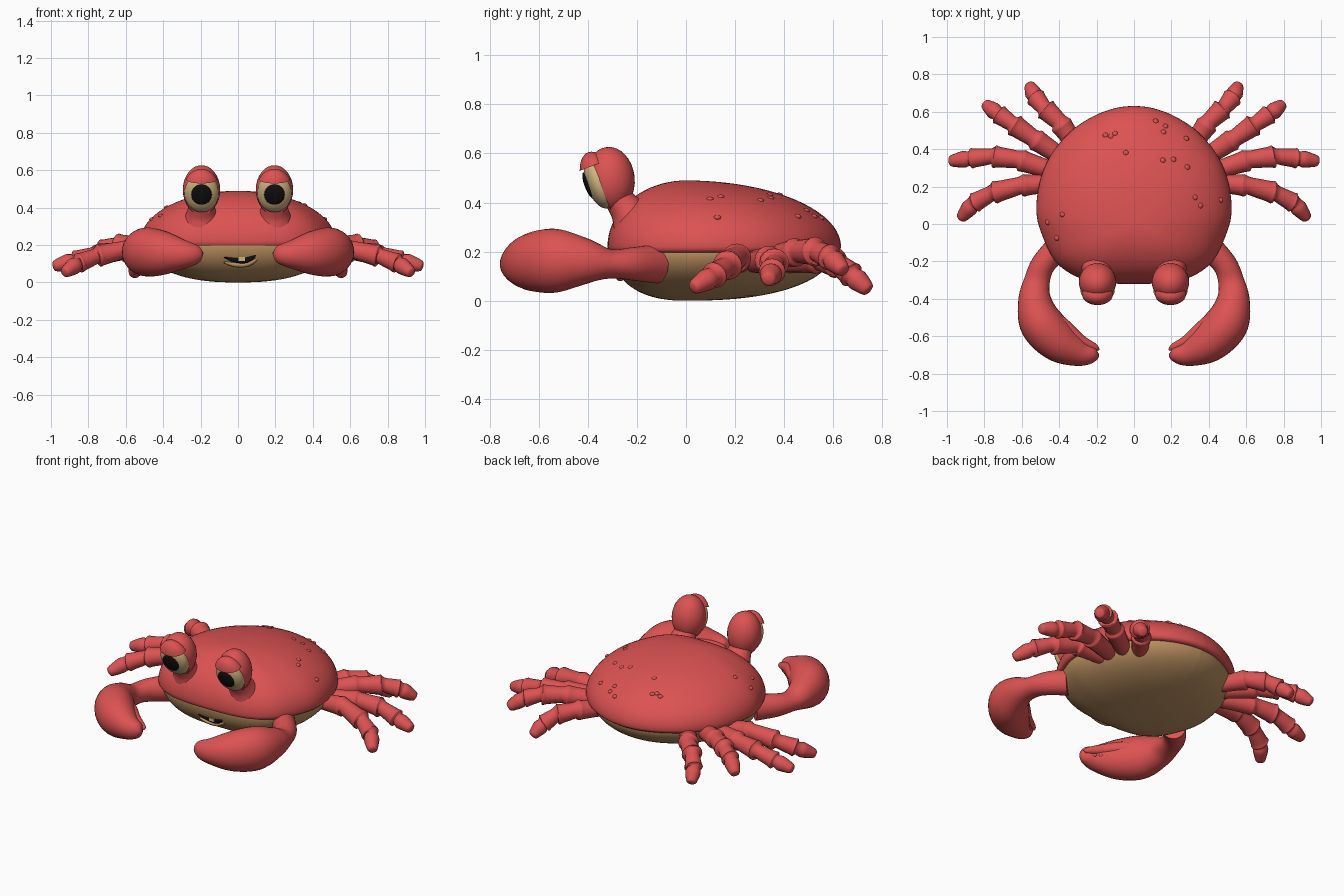
import bpy, bmesh, math, random
from mathutils import Vector, Matrix

if "Cube" in bpy.data.objects:
    bpy.data.objects.remove(bpy.data.objects["Cube"])

random.seed(4)


def material(name, rgb):
    m = bpy.data.materials.new(name)
    m.diffuse_color = (*rgb, 1)
    m.use_nodes = True
    m.node_tree.nodes["Principled BSDF"].inputs["Base Color"].default_value = m.diffuse_color
    return m


RED = material("shell_red", (0.72, 0.085, 0.085))
TAN = material("belly_tan", (0.50, 0.28, 0.12))
CREAM = material("eye_cream", (0.62, 0.45, 0.22))
BLACK = material("black", (0.005, 0.005, 0.005))


def finish(name, bm, mat):
    bmesh.ops.recalc_face_normals(bm, faces=bm.faces)
    me = bpy.data.meshes.new(name)
    bm.to_mesh(me)
    bm.free()
    for p in me.polygons:
        p.use_smooth = True
    me.set_sharp_from_angle(angle=math.radians(50))
    me.materials.append(mat)
    ob = bpy.data.objects.new(name, me)
    bpy.context.collection.objects.link(ob)
    return ob


def spline(pts, n):
    """Catmull-Rom through points of any dimension."""
    pts = [Vector(p) for p in pts]
    out = []
    for i in range(len(pts) - 1):
        a, b, c, d = (pts[min(max(i + k, 0), len(pts) - 1)] for k in (-1, 0, 1, 2))
        for k in range(n):
            t = k / n
            out.append(0.5 * (2 * b + (c - a) * t + (2 * a - 5 * b + 4 * c - d) * t * t
                              + (3 * b - a - 3 * c + d) * t ** 3))
    return out + [pts[-1]]


def skin(bm, rings):
    """Bridge closed rings of coordinates and cap both ends."""
    vs = [[bm.verts.new(p) for p in r] for r in rings]
    n = len(vs[0])
    for a, b in zip(vs, vs[1:]):
        for i in range(n):
            bm.faces.new((a[i], a[(i + 1) % n], b[(i + 1) % n], b[i]))
    bm.faces.new(vs[0])
    bm.faces.new(vs[-1])


def tube(name, centres, radii, mat, sx=1, n=5, sides=20):
    """Swept limb; radii are (horizontal, vertical) pairs."""
    c = spline(centres, n)
    r = spline(radii, n)
    rings = []
    for i, p in enumerate(c):
        t = (c[min(i + 1, len(c) - 1)] - c[max(i - 1, 0)]).normalized()
        side = t.cross(Vector((0, 0, 1))).normalized()
        up = side.cross(t)
        ring = []
        for k in range(sides):
            a = math.tau * k / sides
            q = p + side * math.cos(a) * max(r[i][0], 0.003) + up * math.sin(a) * max(r[i][1], 0.003)
            ring.append((q.x * sx, q.y, q.z))
        rings.append(ring)
    bm = bmesh.new()
    skin(bm, rings)
    return finish(name, bm, mat)


def ellipsoid(name, c, r, mat, tilt=0, cut=None, seg=32):
    """Tilted ellipsoid; cut = (point, normal) removes the side the normal points to."""
    bm = bmesh.new()
    m = Matrix.Translation(c) @ Matrix.Rotation(tilt, 4, 'X') @ Matrix.Diagonal((*r, 1))
    bmesh.ops.create_uvsphere(bm, u_segments=seg, v_segments=seg // 2, radius=1, matrix=m)
    if cut:
        g = bm.verts[:] + bm.edges[:] + bm.faces[:]
        bmesh.ops.bisect_plane(bm, geom=g, plane_co=cut[0], plane_no=cut[1], clear_outer=True)
        bmesh.ops.holes_fill(bm, edges=[e for e in bm.edges if e.is_boundary])
    return finish(name, bm, mat)


# Body outline seen from above, mirrored into a closed loop
half = spline([(0, -.32), (.15, -.316), (.3, -.285), (.42, -.2), (.495, -.05), (.522, .07),
               (.505, .22), (.45, .36), (.345, .49), (.22, .575), (.1, .62), (0, .632)], 4)
outline = half + [Vector((-p.x, p.y)) for p in reversed(half[1:-1])]


def body(name, profile, mat):
    bm = bmesh.new()
    skin(bm, [[(p.x * s, p.y * s, z) for p in outline] for s, z in profile])
    return finish(name, bm, mat)


# Shell dome with a rolled rim
dome = [(max(math.sin(a), 0.01), .22 + .27 * math.cos(a))
        for a in [math.pi / 2 * i / 20 for i in range(21)]]
body("shell", dome + [(.995, .207), (.975, .197), (.94, .197), (.9, .21)], RED)

# Belly bowl
bowl = [(max(1 - (1 - i / 20) ** 2, .01) ** .5 for i in range(21))]
body("belly", [(.95 * s, .2 - .2 * (1 - s ** 2.4) ** .5)
               for s in [max(math.sin(math.pi / 2 * i / 18), .01) for i in range(19)]] + [(.94, .215)], TAN)

# Low warts scattered on the shell
for i in range(22):
    p = random.choice(outline)
    a = random.uniform(.6, 1.2)
    if p.y * math.sin(a) > -.1:
        ellipsoid("shell_wart", (p.x * math.sin(a), p.y * math.sin(a), .215 + .27 * math.cos(a)),
                  (.016, .016, .011), RED, seg=12)

# Mouth, tooth and lower lip
smile = [(-.075, -.285, .135), (-.02, -.278, .122), (.04, -.276, .122), (.085, -.28, .142), (.115, -.285, .17)]
tube("mouth", smile, [(.01, .003), (.014, .014), (.016, .02), (.014, .014), (.01, .003)], BLACK)
tube("lower_lip", [(x, y + .008, z - .027) for x, y, z in smile],
     [(.008, .005), (.015, .012), (.016, .013), (.015, .012), (.008, .005)], TAN)
bm = bmesh.new()
bmesh.ops.create_cube(bm, size=1, matrix=Matrix.Translation((.02, -.286, .126)) @ Matrix.Diagonal((.035, .02, .02, 1)))
finish("tooth", bm, CREAM)

# Eyes: stalk, hood, eyeball, lid, pupil
T = .37
face = Vector((0, -math.cos(T), -math.sin(T)))
up = Vector((0, -math.sin(T), math.cos(T)))
for sx, tag in ((1, "right"), (-1, "left")):
    x = .195 * sx
    ball = Vector((x, -.355, .477))
    tube(tag + "_eye_stalk", [(.195, -.2, .3), (.195, -.235, .36), (.195, -.27, .41), (.195, -.3, .47)],
         [(.11, .11), (.085, .075), (.07, .06), (.07, .06)], RED, sx)
    ellipsoid(tag + "_eye_hood", (x, -.309, .495), (.1, .1, .132), RED, .1, (ball - face * .005, face))
    ellipsoid(tag + "_eyeball", ball, (.092, .052, .107), CREAM, T)
    ellipsoid(tag + "_eyelid", ball + up * .01 - face * .005, (.098, .07, .125), RED, T,
              (ball + up * .077, -up))
    ellipsoid(tag + "_pupil", ball + face * .042 + up * .008, (.055, .016, .058), BLACK, T)

    # Claw arm with closed pincer
    tube(tag + "_claw",
         [(.40, -.12, .15), (.485, -.215, .15), (.52, -.31, .15), (.53, -.41, .16), (.495, -.53, .163),
          (.40, -.63, .157), (.29, -.687, .15), (.21, -.697, .15), (.188, -.695, .15)],
         [(.07, .08), (.065, .068), (.07, .06), (.09, .095), (.117, .13), (.11, .118),
          (.075, .078), (.04, .045), (.004, .004)], RED, sx, 6, 28)
    # Movable finger ridge and teeth along the inner edge
    tube(tag + "_claw_finger",
         [(.42, -.47, .18), (.36, -.545, .185), (.28, -.62, .175), (.21, -.66, .16), (.185, -.672, .157)],
         [(.012, .02), (.028, .035), (.026, .03), (.02, .02), (.003, .003)], RED, sx)
    for k in range(6):
        t = k / 5
        ellipsoid(tag + "_claw_tooth", (sx * (.36 - .14 * t), -.558 - .112 * t, .128 + .008 * t),
                  (.016, .016, .012), RED, seg=12)

    # Four jointed walking legs
    legs = [[(.42, .22, .16), (.61, .205, .175), (.76, .165, .14), (.86, .11, .1), (.93, .025, .05)],
            [(.42, .28, .16), (.62, .345, .165), (.76, .362, .15), (.88, .35, .115), (.99, .335, .085)],
            [(.36, .34, .17), (.54, .46, .2), (.65, .535, .2), (.73, .59, .175), (.8, .645, .12)],
            [(.28, .38, .16), (.40, .545, .17), (.48, .62, .15), (.53, .68, .1), (.56, .748, .04)]]
    for j, pts in enumerate(legs):
        pts = [Vector(p) for p in pts]
        cs, rs = [], []
        for i, (a, b) in enumerate(zip(pts, pts[1:])):
            base = (.055, .056, .05, .045)[i]
            for t, k in ((0, .85), (.3, .9), (.75, 1.0), (.9, 1.08)) if i < 3 else \
                    ((0, .85), (.25, 1.0), (.6, .85), (.88, .66), (.97, .45), (1, .05)):
                cs.append(a.lerp(b, t))
                rs.append((base * k, base * k))
        tube(f"{tag}_leg_{j + 1}", cs, rs, RED, sx, 3, 16)
